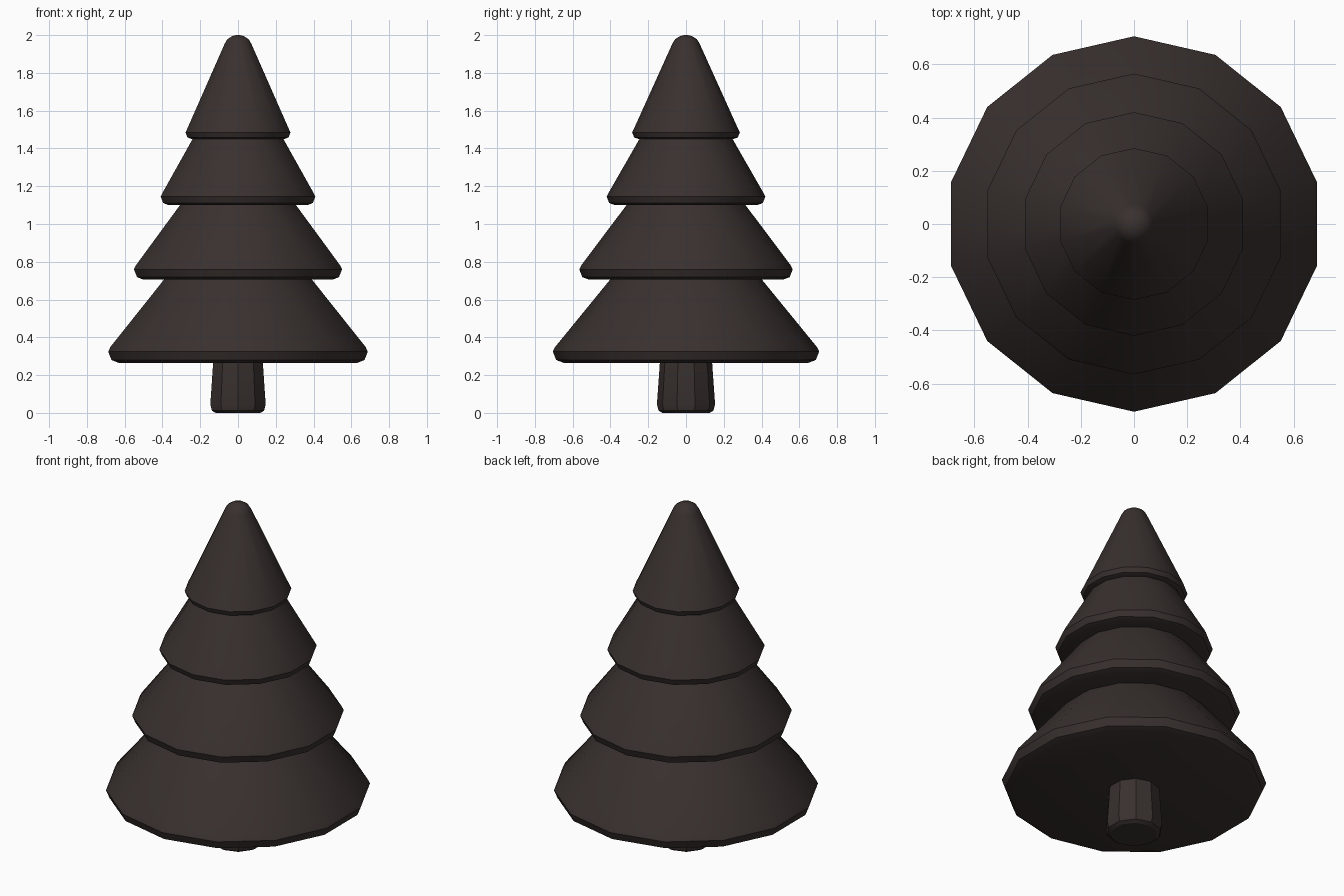
import bpy, bmesh, math

if "Cube" in bpy.data.objects:
    bpy.data.objects.remove(bpy.data.objects["Cube"])

mat = bpy.data.materials.new("dark_brown")
mat.diffuse_color = (0.04, 0.03, 0.028, 1)
mat.use_nodes = True
mat.node_tree.nodes["Principled BSDF"].inputs["Base Color"].default_value = mat.diffuse_color


def lathe(name, profile, sides):
    """Closed faceted solid from (radius, z) rings, with a vertex on the y axis."""
    bm = bmesh.new()
    rings = []
    for r, z in profile:
        rings.append([bm.verts.new((r * math.sin(2 * math.pi * i / sides),
                                    r * math.cos(2 * math.pi * i / sides), z))
                      for i in range(sides)])
    for a, b in zip(rings, rings[1:]):
        for i in range(sides):
            j = (i + 1) % sides
            bm.faces.new((a[i], a[j], b[j], b[i]))
    bm.faces.new(rings[0])
    bm.faces.new(rings[-1])
    bmesh.ops.recalc_face_normals(bm, faces=bm.faces)
    me = bpy.data.meshes.new(name)
    bm.to_mesh(me)
    bm.free()
    me.materials.append(mat)
    ob = bpy.data.objects.new(name, me)
    bpy.context.collection.objects.link(ob)
    bpy.ops.object.select_all(action='DESELECT')
    ob.select_set(True)
    bpy.context.view_layer.objects.active = ob
    bpy.ops.object.shade_smooth_by_angle(angle=math.radians(30))
    return ob


# Trunk, tapered with a rounded foot
lathe("trunk", [(0.125, 0.0), (0.145, 0.012), (0.154, 0.045), (0.136, 0.30)], 10)

# Branch tiers: rim radius, base z, rim height, cone top radius, cone top z
tiers = [
    ("branches_bottom", 0.705, 0.265, 0.06, 0.39, 0.72),
    ("branches_lower", 0.565, 0.705, 0.055, 0.30, 1.12),
    ("branches_upper", 0.42, 1.10, 0.045, 0.235, 1.47),
]


def rim(r, z, h):
    return [(r - h * 0.95, z), (r - h * 0.3, z + h * 0.25), (r, z + h),
            (r - h * 0.2, z + h * 1.4)]


for name, r, z, h, top_r, top_z in tiers:
    lathe(name, rim(r, z, h) + [(top_r, top_z)], 14)

# Top tier, with a rounded tip
lathe("branches_top", rim(0.285, 1.45, 0.035) +
      [(0.072, 1.955), (0.058, 1.978), (0.035, 1.993), (0.012, 2.0)], 14)
